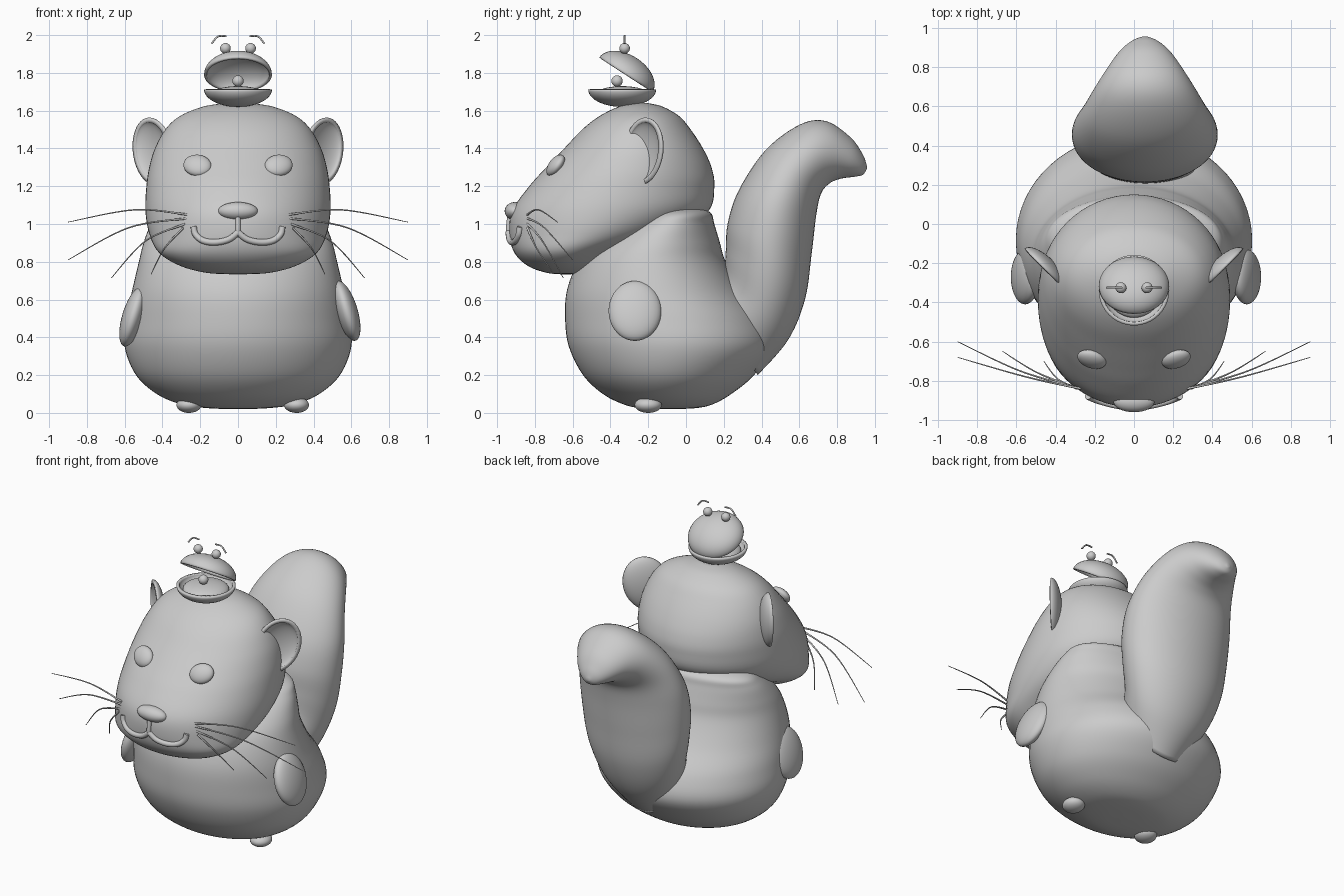
import bpy, bmesh, math
from mathutils import Vector, Matrix
from mathutils.bvhtree import BVHTree

if "Cube" in bpy.data.objects:
    bpy.data.objects.remove(bpy.data.objects["Cube"])


def finish(name, bm, solid=0.0):
    me = bpy.data.meshes.new(name)
    bm.to_mesh(me)
    bm.free()
    me.polygons.foreach_set("use_smooth", [True] * len(me.polygons))
    ob = bpy.data.objects.new(name, me)
    bpy.context.collection.objects.link(ob)
    if solid:
        m = ob.modifiers.new("thickness", 'SOLIDIFY')
        m.thickness, m.offset = solid, -1
    return ob


def spline(rows, steps):
    """Catmull-Rom interpolation through rows of numbers."""
    out, n = [], len(rows)
    for i in range(n - 1):
        a, b, c, d = rows[max(i - 1, 0)], rows[i], rows[i + 1], rows[min(i + 2, n - 1)]
        for s in range(steps):
            t = s / steps
            out.append([0.5 * (2 * q + (r - p) * t + (2 * p - 5 * q + 4 * r - u) * t * t
                               + (3 * q - p - 3 * r + u) * t ** 3)
                        for p, q, r, u in zip(a, b, c, d)])
    return out + [list(rows[-1])]


def loft(name, rows, x0=0.0, n=64, steps=6):
    """Elliptical rings; each row = front y, front z, back y, back z, half width."""
    bm = bmesh.new()
    rings = []
    for fy, fz, by, bz, w in spline(rows, steps):
        ring = []
        for k in range(n):
            a = 2 * math.pi * k / n
            s = 0.5 + 0.5 * math.sin(a)
            ring.append(bm.verts.new((x0 + w * math.cos(a), fy + (by - fy) * s, fz + (bz - fz) * s)))
        rings.append(ring)
    for r, q in zip(rings, rings[1:]):
        for k in range(n):
            bm.faces.new((r[k], r[(k + 1) % n], q[(k + 1) % n], q[k]))
    bm.faces.new(rings[0][::-1])
    bm.faces.new(rings[-1])
    bmesh.ops.recalc_face_normals(bm, faces=bm.faces)
    return finish(name, bm)


def slices(rows):
    return [(f, z, b, z, w) for z, f, b, w in rows]


def ball(name, loc, radii, rot=(0, 0, 0)):
    bm = bmesh.new()
    bmesh.ops.create_uvsphere(bm, u_segments=32, v_segments=20, radius=1)
    bmesh.ops.scale(bm, vec=radii, verts=bm.verts)
    ob = finish(name, bm)
    ob.location, ob.rotation_euler = loc, rot
    return ob


def bowl(name, matrix, radii, thick):
    """Half ellipsoid shell opening towards the matrix's z axis."""
    bm = bmesh.new()
    bmesh.ops.create_uvsphere(bm, u_segments=40, v_segments=24, radius=1)
    bmesh.ops.delete(bm, geom=[v for v in bm.verts if v.co.z > 0.001], context='VERTS')
    bmesh.ops.transform(bm, matrix=matrix @ Matrix.Diagonal((*radii, 1)), verts=bm.verts)
    if matrix.determinant() < 0:
        bmesh.ops.reverse_faces(bm, faces=bm.faces)
    return finish(name, bm, thick)


def tube(name, pts, r, taper=1.0):
    cu = bpy.data.curves.new(name, 'CURVE')
    cu.dimensions = '3D'
    cu.bevel_depth, cu.bevel_resolution, cu.use_fill_caps = r, 3, True
    path = spline(pts, 8)
    sp = cu.splines.new('POLY')
    sp.points.add(len(path) - 1)
    for i, (p, co) in enumerate(zip(sp.points, path)):
        p.co = (*co, 1)
        p.radius = 1 + (taper - 1) * i / (len(path) - 1)
    ob = bpy.data.objects.new(name, cu)
    bpy.context.collection.objects.link(ob)
    return ob


# Body, head and tail
loft("body", slices([
    (.02, -.12, -.08, .02), (.025, -.24, .05, .16), (.045, -.33, .14, .30), (.1, -.44, .24, .43),
    (.2, -.545, .36, .54), (.35, -.62, .46, .60), (.5, -.64, .42, .59), (.65, -.63, .30, .56),
    (.8, -.57, .21, .525), (.9, -.48, .18, .50), (1.0, -.34, .15, .46), (1.06, -.24, .13, .40),
    (1.1, -.15, .05, .2)]))
head = loft("head", slices([
    (.733, -.65, -.62, .02), (.742, -.74, -.54, .17), (.78, -.84, -.45, .31), (.85, -.91, -.32, .42),
    (.95, -.935, -.05, .47), (1.07, -.92, .12, .49), (1.2, -.83, .15, .485), (1.3, -.74, .135, .47),
    (1.4, -.645, .09, .44), (1.5, -.55, .025, .385), (1.57, -.46, -.035, .31), (1.62, -.36, -.12, .19),
    (1.638, -.28, -.19, .08), (1.64, -.24, -.22, .02)]))
loft("tail", [
    (.08, .62, .38, .2, .22), (.19, .70, .54, .385, .29), (.21, .85, .63, .60, .345),
    (.22, 1.0, .665, .84, .37), (.28, 1.18, .69, 1.05, .365), (.42, 1.39, .715, 1.16, .32),
    (.6, 1.525, .76, 1.215, .26), (.74, 1.545, .82, 1.24, .20), (.87, 1.46, .89, 1.25, .13),
    (.935, 1.37, .935, 1.26, .065), (.957, 1.31, .957, 1.29, .01)], x0=.055)

# Paired parts
e1 = Vector((.7, .7, 0)).normalized()
e2 = Vector((.1, .1, 1))
e2 = (e2 - e1 * e2.dot(e1)).normalized()
e2 = (e2 + e1 * .12).normalized()
nrm = e1.cross(e2).normalized()
ear = Matrix.Translation((.455, -.23, 1.385)) @ Matrix((e1, e2, nrm)).transposed().to_4x4()
whiskers = [((.27, -.84, 1.05), (.55, -.78, 1.075), (.9, -.68, 1.01)),
            ((.27, -.84, 1.03), (.58, -.75, .98), (.9, -.60, .81)),
            ((.28, -.84, 1.0), (.49, -.76, .91), (.67, -.65, .715)),
            ((.29, -.84, .98), (.39, -.79, .87), (.46, -.70, .735))]
for s, side in ((1, "right"), (-1, "left")):
    bowl("ear_" + side, Matrix.Diagonal((s, 1, 1, 1)) @ ear, (.145, .18, .06), .025)
    ball("eye_" + side, (s * .215, -.69, 1.31), (.077, .035, .063),
         (math.radians(-35), math.radians(-15 * s), math.radians(22 * s)))
    low = .015 if s < 0 else -.015
    ball("arm_" + side, (s * .565 + .01, -.27, .525 - low), (.058, .14, .165),
         (0, math.radians(-17 * s), 0))
    ball("foot_" + side, (s * .285 + .025, -.2, .042), (.066, .072, .042))
    for i, w in enumerate(whiskers):
        tube(f"whisker_{side}_{i + 1}", [(s * x, y, z) for x, y, z in w], .006, .3)
    # Eyes and brows of the shell hat
    ball("hat_eye_" + side, (s * .07 / 1.5 + s * .02, -.325, 1.93), (.028, .028, .028))
    tube("hat_brow_" + side, [(s * .145 / 1.0 - s * .04, -.325, 1.955 + .038) if k == 1 else p
         for k, p in enumerate([(s * .14, -.325, 1.955), None, (s * .06, -.325, 1.994)])], .005)

# Nose and mouth on the muzzle surface
ball("nose", (0, -.905, 1.068), (.105, .055, .048))
me = head.data
bvh = BVHTree.FromPolygons([v.co for v in me.vertices], [p.vertices for p in me.polygons])


def on_face(x, z):
    hit = bvh.ray_cast(Vector((x, -2, z)), Vector((0, 1, 0)))[0]
    return (x, hit.y - .004, z)


half = [(.235, .985), (.225, .945), (.185, .912), (.12, .903), (.05, .918), (0, .955)]
for s, side in ((1, "right"), (-1, "left")):
    tube("mouth_" + side, [on_face(s * x, z) for x, z in half], .017)
tube("mouth_middle", [on_face(0, z) for z in (.95, .98, 1.04)], .014)

# Open shell hat with a pearl
bowl("hat_shell_lower", Matrix.Translation((0, -.338, 1.712)), (.18, .18, .092), .018)
ball("hat_cushion", (0, -.338, 1.685), (.14, .14, .045))
ball("hat_pearl", (0, -.365, 1.757), (.03, .03, .03))
tilt = Matrix.Rotation(math.radians(-33), 4, 'X') @ Matrix.Rotation(math.pi, 4, 'X')
bowl("hat_shell_upper", Matrix.Translation((0, -.318, 1.79)) @ tilt, (.18, .168, .105), .015)
